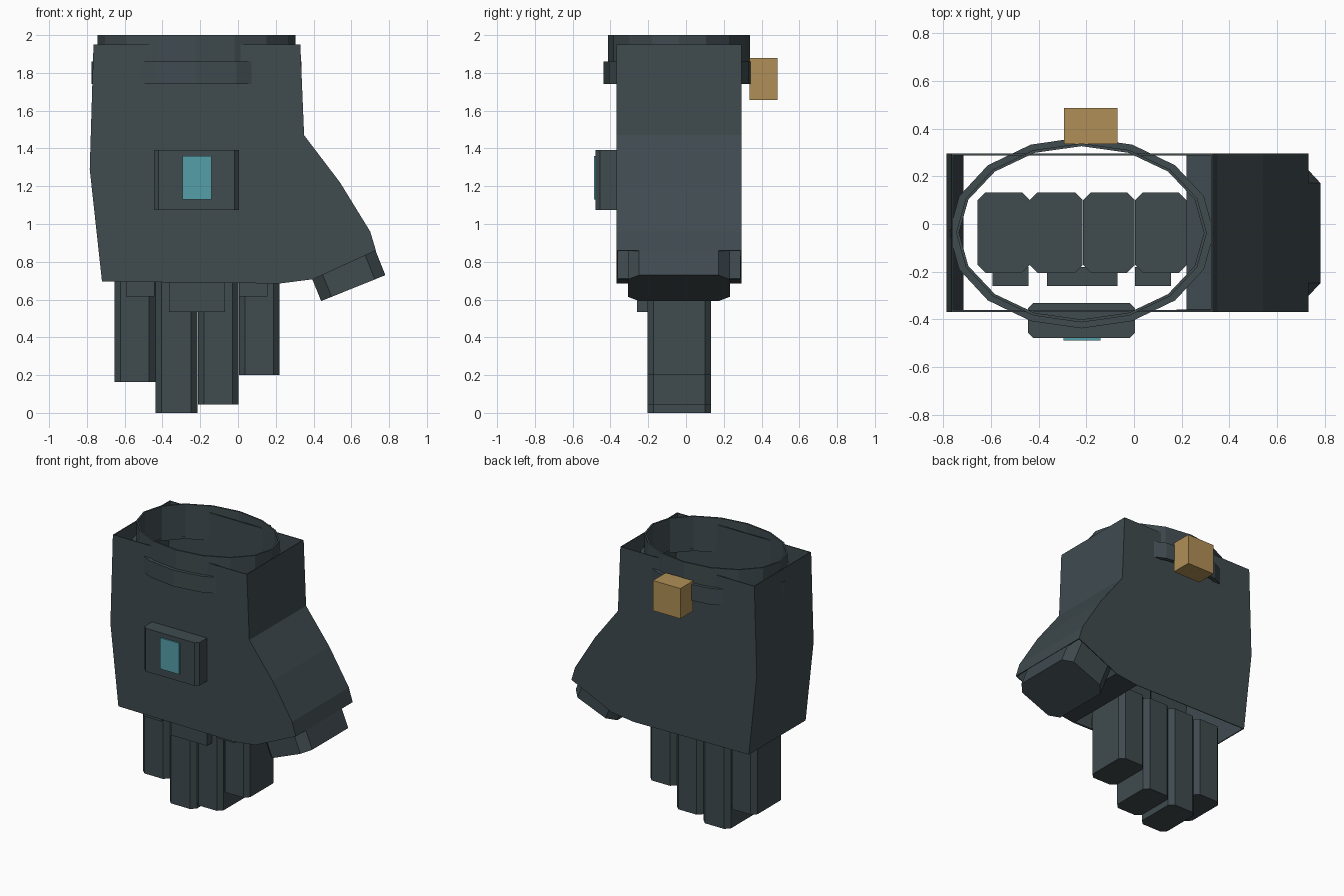
import bpy, bmesh, math
from mathutils import Vector

if "Cube" in bpy.data.objects:
    bpy.data.objects.remove(bpy.data.objects["Cube"])


def material(name, rgb):
    m = bpy.data.materials.new(name)
    m.diffuse_color = (*rgb, 1)
    m.use_nodes = True
    m.node_tree.nodes["Principled BSDF"].inputs["Base Color"].default_value = m.diffuse_color
    return m


DARK = material("dark slate", (0.050, 0.069, 0.077))
TEAL = material("teal", (0.091, 0.347, 0.397))
TAN = material("tan", (0.434, 0.275, 0.095))


def finish(name, bm, mat, fix=True):
    if fix:
        bmesh.ops.recalc_face_normals(bm, faces=bm.faces)
    me = bpy.data.meshes.new(name)
    bm.to_mesh(me)
    bm.free()
    me.materials.append(mat)
    ob = bpy.data.objects.new(name, me)
    bpy.context.collection.objects.link(ob)
    return ob


def octagon(u0, u1, v0, v1, c):
    """Rectangle outline with its corners cut off by c."""
    if c == 0:
        return [(u0, v0), (u1, v0), (u1, v1), (u0, v1)]
    return [(u0 + c, v0), (u1 - c, v0), (u1, v0 + c), (u1, v1 - c),
            (u1 - c, v1), (u0 + c, v1), (u0, v1 - c), (u0, v0 + c)]


def prism(name, outline, origin, u, v, sweep, mat):
    """Outline in the u/v plane, swept along a vector."""
    bm = bmesh.new()
    base = [bm.verts.new(origin + u * a + v * b) for a, b in outline]
    top = [bm.verts.new(p.co + sweep) for p in base]
    n = len(base)
    bm.faces.new(base)
    bm.faces.new(top[::-1])
    for i in range(n):
        j = (i + 1) % n
        bm.faces.new((base[i], base[j], top[j], top[i]))
    return finish(name, bm, mat)


X, Y, Z = Vector((1, 0, 0)), Vector((0, 1, 0)), Vector((0, 0, 1))


def block(name, x, y, z, mat=DARK, c=0.0):
    return prism(name, octagon(*x, *y, c), Z * z[0], X, Y, Z * (z[1] - z[0]), mat)


def ring(name, outer, inner, z0, z1, sides=16):
    """Elliptical band with a wall between two radius pairs."""
    bm = bmesh.new()
    loops = []
    for (rx, ry), z in ((outer, z0), (outer, z1), (inner, z1), (inner, z0)):
        loops.append([bm.verts.new((-0.22 + rx * math.cos(2 * math.pi * i / sides),
                                    -0.037 + ry * math.sin(2 * math.pi * i / sides), z))
                      for i in range(sides)])
    for k in range(4):
        a, b = loops[k], loops[(k + 1) % 4]
        for i in range(sides):
            j = (i + 1) % sides
            bm.faces.new((a[i], a[j], b[j], b[i]))
    return finish(name, bm, DARK)


# Hollow hand shell, open at the wrist, the fingers and the thumb
outline = [(-0.765, 1.95), (-0.785, 1.29), (-0.72, 0.695), (0.22, 0.685), (0.40, 0.708),
           (0.73, 0.86), (0.70, 0.96), (0.54, 1.22), (0.35, 1.47), (0.33, 1.95)]
open_edges = {2, 4, 9}
bm = bmesh.new()
front = [bm.verts.new((x, -0.368, z)) for x, z in outline]
back = [bm.verts.new((x, 0.295, z)) for x, z in outline]
bm.faces.new(front)
bm.faces.new(back[::-1])
for i in range(len(outline)):
    if i not in open_edges:
        j = (i + 1) % len(outline)
        bm.faces.new((front[j], front[i], back[i], back[j]))
shell = finish("hand_shell", bm, DARK, fix=False)
wall = shell.modifiers.new("wall", "SOLIDIFY")
wall.thickness = 0.01
wall.offset = -1

# Wrist cuff and the strap around it
ring("wrist_cuff", (0.525, 0.375), (0.513, 0.363), 1.76, 2.0)
ring("wrist_strap", (0.555, 0.40), (0.522, 0.372), 1.74, 1.86)

# Fingers
for name, x0, x1, z in (("little_finger", -0.655, -0.437, 0.163),
                        ("middle_finger", -0.437, -0.215, 0.0),
                        ("ring_finger", -0.213, 0.003, 0.045),
                        ("index_finger", 0.005, 0.22, 0.20)):
    block(name, (x0, x1), (-0.205, 0.133), (z, 0.75), c=0.033)

# Knuckle pads in front of the fingers
for name, x0, x1, z in (("outer_knuckle_pad", -0.592, -0.442, 0.615),
                        ("middle_knuckle_pad", -0.365, -0.07, 0.535),
                        ("inner_knuckle_pad", 0.005, 0.155, 0.615)):
    block(name, (x0, x1), (-0.26, -0.18), (z, 0.70))

# Slanted thumb
across = Vector((0.34, 0, 0.137)).normalized()
upward = Vector((-across.z, 0, across.x))
prism("thumb", octagon(0, 0.367, -0.308, 0.232, 0.06), Vector((0.44, 0, 0.592)),
      across, Y, upward * 0.25, DARK)

# Front device with its screen, and the rear strap box
block("front_device", (-0.445, 0.005), (-0.478, -0.33), (1.075, 1.393), c=0.024)
block("device_screen", (-0.295, -0.14), (-0.487, -0.478), (1.13, 1.36), TEAL)
block("rear_box", (-0.293, -0.07), (0.335, 0.485), (1.657, 1.88), TAN)
